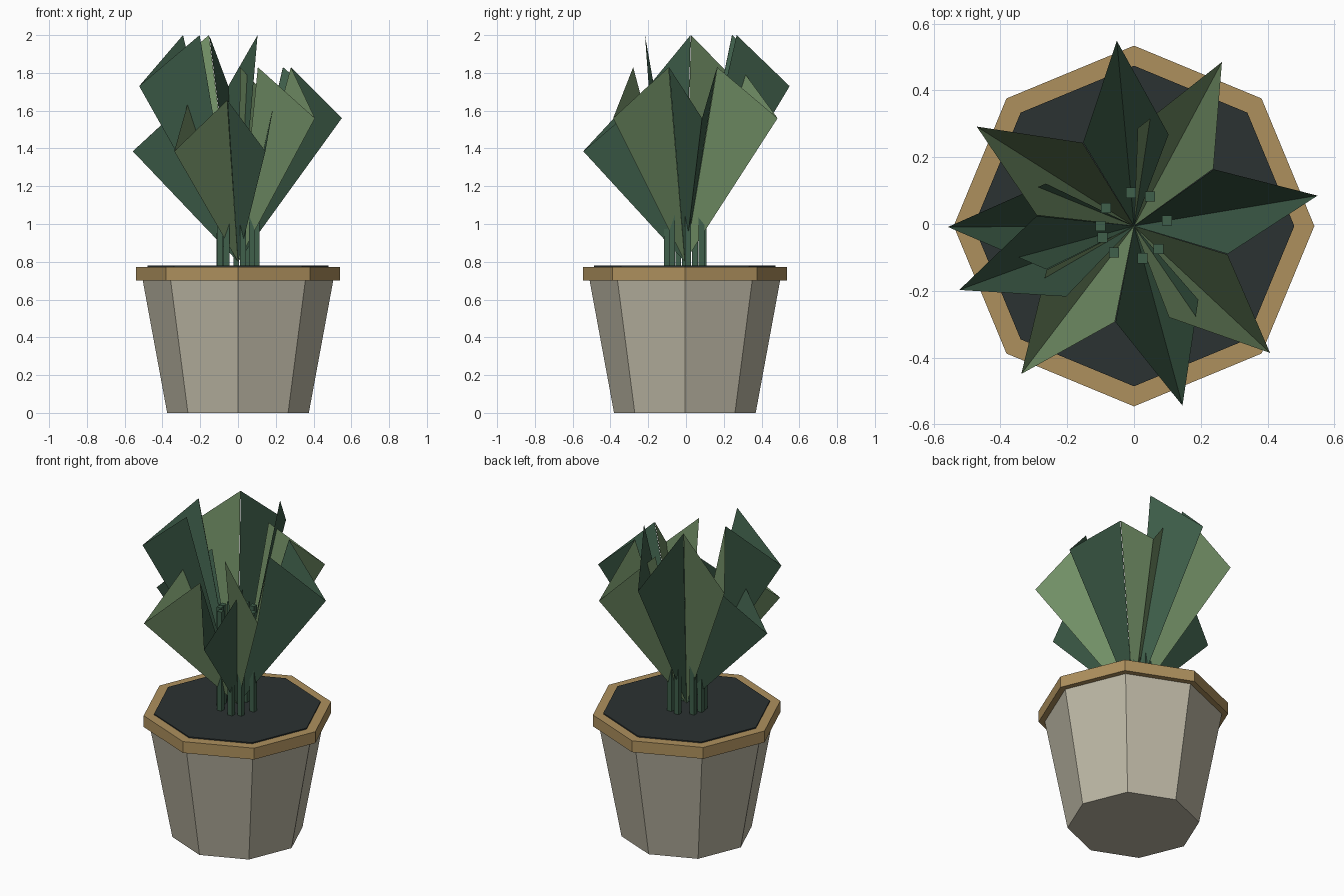
import bpy
from math import sin, cos, radians, tau

if "Cube" in bpy.data.objects:
    bpy.data.objects.remove(bpy.data.objects["Cube"])

CY = -0.006  # slight offset of the whole plant in y


def material(name, rgb):
    m = bpy.data.materials.new(name)
    m.diffuse_color = (*rgb, 1)
    m.use_nodes = True
    m.node_tree.nodes["Principled BSDF"].inputs["Base Color"].default_value = m.diffuse_color
    return m


def mesh_object(name, verts, faces, mat):
    me = bpy.data.meshes.new(name)
    me.from_pydata(verts, [], faces)
    me.materials.append(mat)
    ob = bpy.data.objects.new(name, me)
    bpy.context.collection.objects.link(ob)
    return ob


def frustum(name, r0, r1, z0, z1, mat, n=8):
    """Closed n-sided tapered drum."""
    verts = [(r * cos(tau * i / n), r * sin(tau * i / n) + CY, z)
             for r, z in ((r0, z0), (r1, z1)) for i in range(n)]
    faces = [(i, (i + 1) % n, n + (i + 1) % n, n + i) for i in range(n)]
    faces += [tuple(reversed(range(n))), tuple(range(n, 2 * n))]
    return mesh_object(name, verts, faces, mat)


pot_mat = material("pot_clay", (0.50, 0.47, 0.37))
rim_mat = material("rim_tan", (0.42, 0.28, 0.11))
soil_mat = material("soil_dark", (0.024, 0.032, 0.032))
teal = material("leaf_teal", (0.05, 0.115, 0.07))
olive = material("leaf_olive", (0.17, 0.28, 0.135))

# Pot, rim and soil
frustum("pot", 0.375, 0.505, 0.0, 0.705, pot_mat)
frustum("rim", 0.54, 0.54, 0.702, 0.773, rim_mat)
frustum("soil", 0.48, 0.48, 0.765, 0.78, soil_mat)


def leaf(name, angle, tip_z, mat):
    """Two triangles folded along an outward spine."""
    def at(r, offset, z):
        a = radians(angle + offset)
        return (r * cos(a), r * sin(a) + CY, z)
    verts = [(0, CY, 0.80), at(0.557, 0, tip_z),
             at(0.293, 26, tip_z + 0.27), at(0.293, -26, tip_z + 0.27)]
    mesh_object(name, verts, [(0, 2, 1), (0, 1, 3)], mat)


def stalk(name, angle):
    """Thin upright square stem."""
    a = radians(angle)
    bpy.ops.mesh.primitive_cube_add(
        size=1, location=(0.1 * cos(a), 0.1 * sin(a) + CY, 1.085))
    ob = bpy.context.object
    ob.name = name
    ob.scale = (0.03, 0.03, 0.63)
    ob.data.materials.append(teal)


# Three tiers of three leaves, each leaf with its stalk
tiers = [(-43, 1.56, (olive, teal, olive)),
         (95.3, 1.73, (teal, olive, teal)),
         (180.3, 1.385, (teal, olive, teal))]
for t, (start, tip_z, mats) in enumerate(tiers, 1):
    for i, mat in enumerate(mats):
        angle = start + 52.4 * i
        leaf(f"leaf_tier{t}_{i + 1}", angle, tip_z, mat)
        stalk(f"stalk_tier{t}_{i + 1}", angle)
